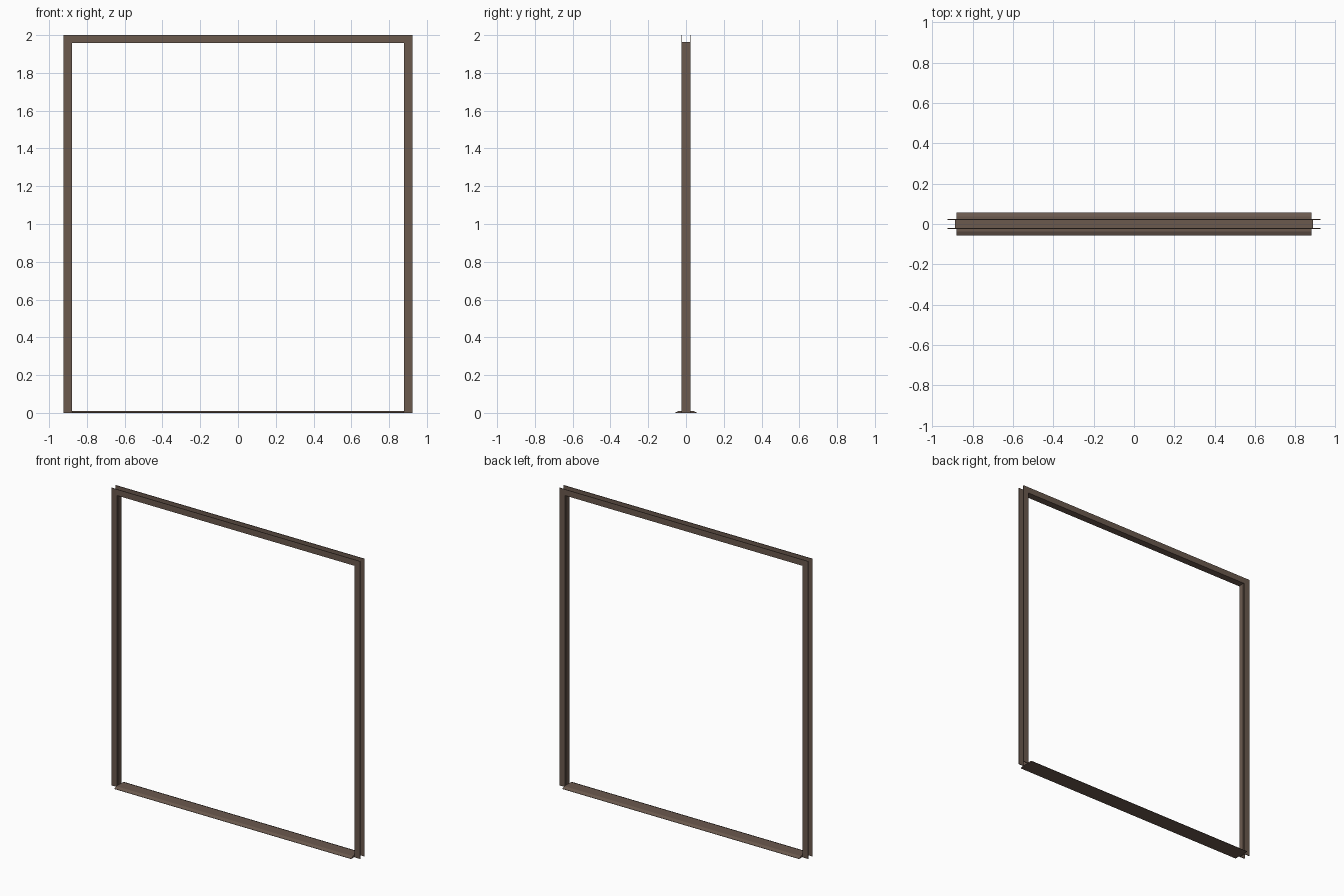
import bpy, bmesh

if "Cube" in bpy.data.objects:
    bpy.data.objects.remove(bpy.data.objects["Cube"])

W, H = 0.925, 2.0      # outer half width and height
D = 0.024              # half depth of the channel
F, T = 0.041, 0.004    # flange width and sheet thickness

brown = bpy.data.materials.new("dark bronze brown")
brown.diffuse_color = (0.145, 0.1, 0.076, 1)
brown.use_nodes = True
brown.node_tree.nodes["Principled BSDF"].inputs["Base Color"].default_value = brown.diffuse_color


def loft(name, sections):
    """Join matching closed cross-sections into one capped solid."""
    bm = bmesh.new()
    rings = [[bm.verts.new(p) for p in s] for s in sections]
    n = len(rings[0])
    for a, b in zip(rings, rings[1:]):
        for i in range(n):
            j = (i + 1) % n
            bm.faces.new((a[i], a[j], b[j], b[i]))
    bm.faces.new(rings[0])
    bm.faces.new(rings[-1])
    bmesh.ops.recalc_face_normals(bm, faces=bm.faces)
    mesh = bpy.data.meshes.new(name)
    bm.to_mesh(mesh)
    bm.free()
    mesh.materials.append(brown)
    ob = bpy.data.objects.new(name, mesh)
    bpy.context.collection.objects.link(ob)
    return ob


# U channel profile: (inset from outer edge, depth), opening outwards
channel = [(0, -D), (F, -D), (F, D), (0, D),
           (0, D - T), (F - T, D - T), (F - T, T - D), (0, T - D)]

# Jambs and head, mitred at the top corners
for name, s in (("left_jamb", -1), ("right_jamb", 1)):
    loft(name, [[(s * (W - i), y, 0) for i, y in channel],
                [(s * (W - i), y, H - i) for i, y in channel]])
loft("head", [[(s * (W - i), y, H - i) for i, y in channel] for s in (-1, 1)])

# Slim raised strip on the inner face of each jamb
for name, s in (("left_strip", -1), ("right_strip", 1)):
    ring = [(0.88, -0.017), (0.884, -0.017), (0.884, 0.017), (0.88, 0.017)]
    loft(name, [[(s * x, y, z) for x, y in ring] for z in (0, H - F)])

# Low threshold with sloped edges
sill = [(-0.057, 0), (-0.057, 0.002), (-0.036, 0.011),
        (0.036, 0.011), (0.057, 0.002), (0.057, 0)]
loft("threshold", [[(x, y, z) for y, z in sill] for x in (-0.88, 0.88)])
